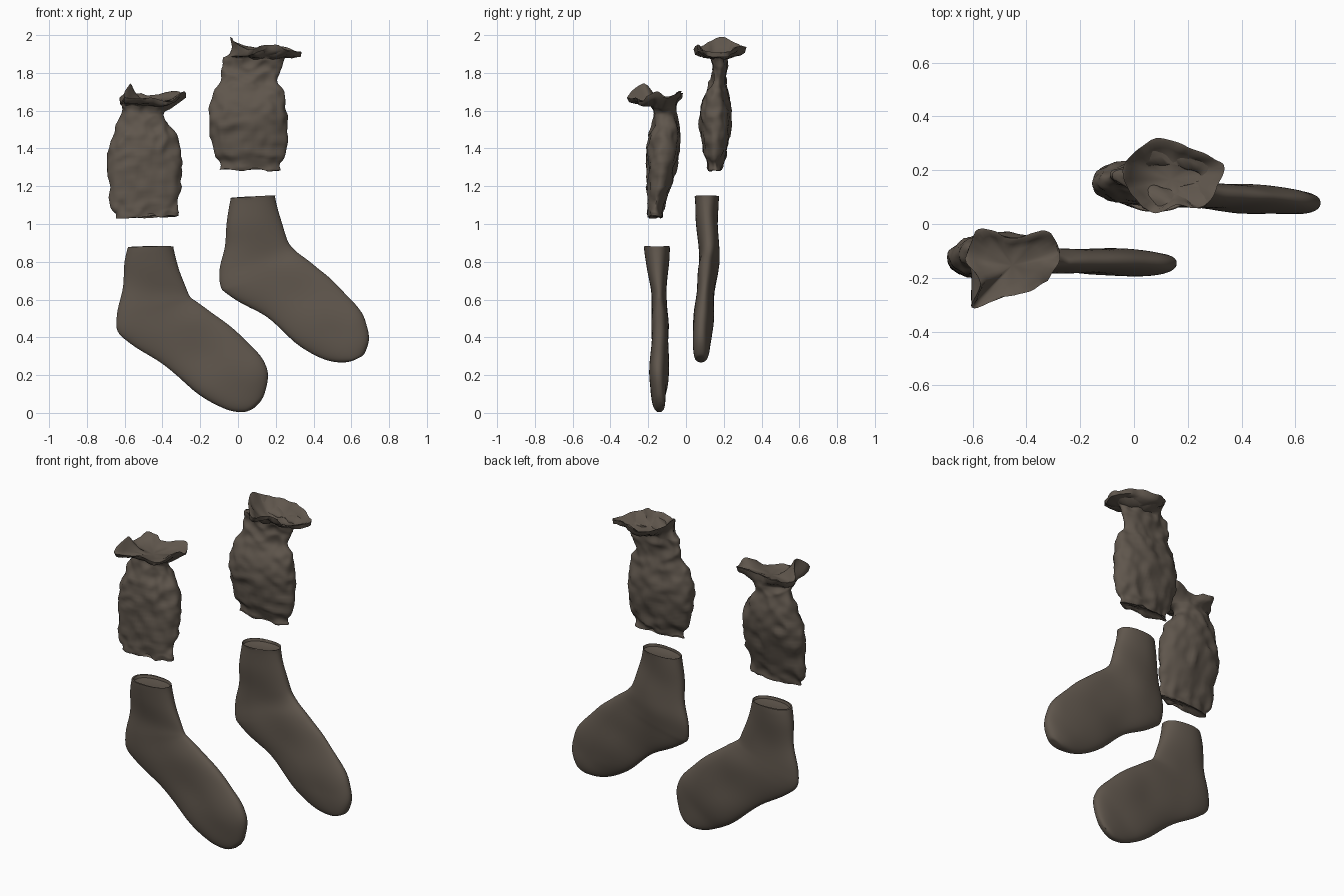
import bpy, bmesh, math
from mathutils import Vector, noise

if "Cube" in bpy.data.objects:
    bpy.data.objects.remove(bpy.data.objects["Cube"])

N = 72
mat = bpy.data.materials.new("dark brown cloth")
mat.diffuse_color = (0.115, 0.093, 0.073, 1)
mat.use_nodes = True
mat.node_tree.nodes["Principled BSDF"].inputs["Base Color"].default_value = mat.diffuse_color


def spline(p, steps, closed=False):
    """Catmull-Rom through tuples of any length."""
    n, out = len(p), []
    for i in range(n if closed else n - 1):
        idx = [i - 1, i, i + 1, i + 2]
        a, b, c, d = [p[k % n] if closed else p[max(0, min(n - 1, k))] for k in idx]
        for s in range(steps):
            t = s / steps
            out.append(tuple(0.5 * (2 * B + (C - A) * t + (2 * A - 5 * B + 4 * C - D) * t * t
                       + (3 * B - A - 3 * C + D) * t ** 3) for A, B, C, D in zip(a, b, c, d)))
    return out if closed else out + [p[-1]]


def section(s, power):
    """Flattened ring between a left and a right outline point."""
    lx, lz, rx, rz, y, t = s
    ring = []
    for i in range(N):
        a = 2 * math.pi * i / N
        c, d = math.cos(a), math.sin(a)
        c = math.copysign(abs(c) ** power, c)
        d = math.copysign(abs(d) ** power, d)
        ring.append(Vector(((lx + rx) / 2 + (rx - lx) / 2 * c, y + t * d,
                            (lz + rz) / 2 + (rz - lz) / 2 * c)))
    return ring


def centre(ring):
    return sum(ring, Vector()) / len(ring)


def shrink(ring, f, dz):
    c = centre(ring)
    return [c + (v - c) * f + Vector((0, 0, dz)) for v in ring]


def skin(name, rings, wrinkle):
    """Join rings, close both ends, then push the cloth in and out."""
    bm = bmesh.new()
    rows = [[bm.verts.new(v) for v in r] for r in rings]
    for a, b in zip(rows, rows[1:]):
        for i in range(N):
            j = (i + 1) % N
            bm.faces.new((a[i], a[j], b[j], b[i]))
    for row, ring in ((rows[0], rings[0]), (rows[-1], rings[-1])):
        pole = bm.verts.new(centre(ring))
        for i in range(N):
            bm.faces.new((row[i], row[(i + 1) % N], pole))
    bmesh.ops.recalc_face_normals(bm, faces=bm.faces)
    bm.normal_update()
    moves = [(v, v.normal * wrinkle(v.co)) for v in bm.verts]
    for v, m in moves:
        v.co += m
        v.co.z = max(0, min(2, v.co.z))
    me = bpy.data.meshes.new(name)
    bm.to_mesh(me)
    bm.free()
    me.materials.append(mat)
    ob = bpy.data.objects.new(name, me)
    bpy.context.collection.objects.link(ob)
    bpy.ops.object.select_all(action='DESELECT')
    ob.select_set(True)
    bpy.context.view_layer.objects.active = ob
    bpy.ops.object.shade_smooth_by_angle(angle=math.radians(60))


def soft(co):
    return 0.010 * noise.noise(co * 5)


def crumple(co):
    q = Vector((co.x * 9 + co.z * 3, co.y * 6, co.z * 10 - co.x * 4))
    ridge = 0.4 - abs(noise.noise(q)) * 1.6
    return 0.014 * ridge + 0.009 * noise.noise(co * 22)


def sock(name, secs):
    rings = [section(s, 0.88) for s in spline(secs, 5)]
    top = rings[0]
    skin(name, [shrink(top, 0.5, -0.02), shrink(top, 0.9, -0.015), shrink(top, 0.95, 0)] + rings, soft)


def cuff(name, secs, rim, depth):
    body = [section(s, 0.95) for s in spline(secs, 7)]
    lip = [Vector(v) for v in spline(rim, 18, True)]
    lip = [lip[int(i * len(lip) / N)] for i in range(N)]
    neck = body[-1]
    low = centre(neck).z
    # frill flaring out of the neck
    flare = []
    for f, drop in ((0.35, 0.02), (0.7, 0.024), (0.93, 0.02)):
        flare.append([a.lerp(b, f) - Vector((0, 0, drop * f)) for a, b in zip(neck, lip)])
    # hollow inside of the frill
    mid = centre(lip)
    inner = []
    for f, g in ((0.95, 0.05), (0.8, 0.4), (0.6, 0.75), (0.3, 1.0)):
        ring = []
        for v in lip:
            p = mid + (v - mid) * f
            p.z = v.z + (low + depth - v.z) * g
            ring.append(p)
        inner.append(ring)
    skin(name, [shrink(body[0], 0.6, 0.015), shrink(body[0], 0.92, 0.0)] + body + flare + [lip] + inner, crumple)


# Sections: left x, z, right x, z, centre y, half thickness
sock("left_sock", [
    (-.58, .875, -.34, .885, -.155, .066), (-.60, .78, -.31, .76, -.15, .055),
    (-.61, .65, -.27, .655, -.143, .042), (-.64, .52, -.25, .615, -.142, .042),
    (-.64, .43, -.22, .59, -.14, .043), (-.57, .365, -.15, .535, -.138, .045),
    (-.40, .255, -.05, .46, -.138, .045), (-.20, .10, .09, .335, -.143, .05),
    (-.11, .04, .145, .25, -.147, .048), (-.04, .01, .16, .18, -.145, .042),
    (.03, .003, .145, .10, -.14, .03), (.08, .02, .12, .055, -.135, .014)])
sock("right_sock", [
    (-.04, 1.14, .20, 1.155, .11, .066), (-.06, 1.0, .225, 1.05, .11, .058),
    (-.07, .88, .26, .92, .12, .052), (-.10, .76, .30, .865, .122, .05),
    (-.095, .67, .36, .815, .113, .05), (-.05, .625, .42, .765, .107, .048),
    (.15, .51, .52, .685, .1, .045), (.33, .355, .64, .55, .088, .048),
    (.42, .295, .68, .46, .082, .046), (.50, .268, .69, .385, .08, .04),
    (.57, .268, .665, .315, .078, .028), (.61, .28, .64, .295, .078, .014)])

cuff("left_cuff", [
    (-.645, 1.03, -.315, 1.045, -.165, .035), (-.645, 1.06, -.32, 1.07, -.163, .038),
    (-.68, 1.12, -.305, 1.13, -.155, .048), (-.69, 1.30, -.30, 1.30, -.13, .075),
    (-.68, 1.42, -.31, 1.42, -.12, .085), (-.645, 1.52, -.36, 1.52, -.11, .07),
    (-.615, 1.59, -.39, 1.58, -.11, .055), (-.61, 1.63, -.36, 1.62, -.12, .065)],
    [(-.27, -.10, 1.68), (-.32, -.03, 1.70), (-.45, -.055, 1.68), (-.57, -.02, 1.69),
     (-.62, -.13, 1.66), (-.57, -.22, 1.74), (-.60, -.31, 1.67), (-.47, -.27, 1.67),
     (-.36, -.24, 1.65), (-.29, -.16, 1.70)], 0.02)
cuff("right_cuff", [
    (-.10, 1.285, .225, 1.285, .155, .035), (-.10, 1.32, .225, 1.32, .155, .04),
    (-.12, 1.37, .25, 1.37, .155, .055), (-.15, 1.50, .26, 1.50, .155, .08),
    (-.15, 1.60, .255, 1.60, .155, .082), (-.13, 1.69, .24, 1.69, .16, .062),
    (-.10, 1.76, .215, 1.75, .17, .042), (-.08, 1.82, .225, 1.82, .18, .034),
    (-.07, 1.88, .25, 1.88, .178, .045)],
    [(.33, .22, 1.91), (.21, .28, 1.94), (.09, .315, 1.93), (-.02, .25, 1.97),
     (-.04, .17, 1.99), (.0, .10, 1.95), (.07, .045, 1.92), (.16, .07, 1.95),
     (.26, .06, 1.93), (.31, .14, 1.91)], -0.01)
